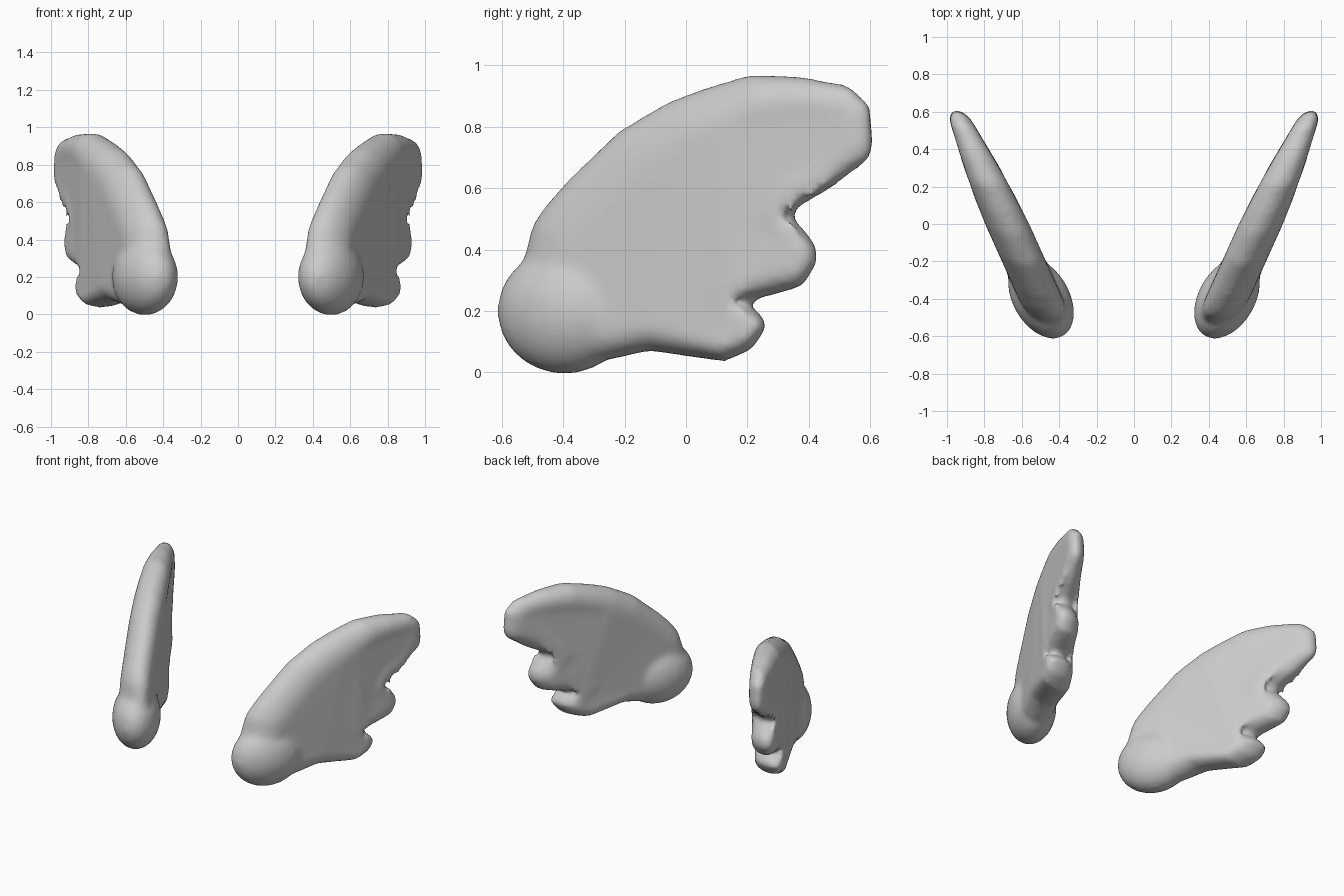
import bpy, bmesh, math
from mathutils import Vector, Matrix

if "Cube" in bpy.data.objects:
    bpy.data.objects.remove(bpy.data.objects["Cube"])

# Wing outline seen from the side: y, z, edge rounding width
OUTLINE = [
    (-.53, .36, .10), (-.50, .48, .12), (-.46, .54, .13), (-.39, .62, .14),
    (-.22, .785, .14), (-.06, .88, .14), (.06, .925, .13), (.21, .97, .11),
    (.36, .965, .09), (.53, .935, .07), (.60, .87, .06), (.612, .74, .06),
    (.595, .69, .06), (.46, .59, .08), (.37, .54, .09), (.34, .51, .09),
    (.39, .46, .07), (.425, .41, .06), (.43, .36, .06), (.38, .28, .06),
    (.28, .25, .07), (.18, .235, .09), (.245, .19, .06), (.265, .15, .05),
    (.215, .075, .05), (.125, .035, .05), (-.12, .07, .08), (-.25, .04, .10),
    (-.42, .03, .10), (-.55, .15, .10)]


def centre(y):
    return .678 + .45 * y


def half_thickness(y):
    return .118 - .035 * max(0, y) - .13 * max(0, y) ** 2


def inward(i):
    a, p, b = (Vector(OUTLINE[j % len(OUTLINE)][:2]) for j in (i - 1, i, i + 1))
    d = (p - a).normalized() + (b - p).normalized()
    return Vector((d.y, -d.x)).normalized()


bm = bmesh.new()

# Feathered blade: rings stepping over the rounded edge from side to side
rings = []
steps = 5
for k in range(-steps, steps + 1):
    ang = math.pi / 2 * k / steps
    ring = []
    for i, (y, z, r) in enumerate(OUTLINE):
        q = Vector((y, z)) + inward(i) * r * (1 - math.cos(ang))
        x = centre(q.x) + half_thickness(q.x) * math.sin(ang)
        ring.append(bm.verts.new((x, q.x, q.y)))
    rings.append(ring)
n = len(OUTLINE)
for lo, hi in zip(rings, rings[1:]):
    for i in range(n):
        j = (i + 1) % n
        bm.faces.new((lo[i], lo[j], hi[j], hi[i]))
caps = [bm.faces.new(rings[0][::-1]), bm.faces.new(rings[-1])]
bmesh.ops.triangulate(bm, faces=caps)

# Bulbous root, slanted along the wing
shear = Matrix.Identity(4)
shear[0][1] = .3
root = Matrix.Translation((.497, -.395, .2)) @ shear @ Matrix.Diagonal((.165, .22, .205, 1))
bmesh.ops.create_uvsphere(bm, u_segments=24, v_segments=14, radius=1, matrix=root)
bmesh.ops.recalc_face_normals(bm, faces=bm.faces[:])

mesh = bpy.data.meshes.new("wings")
bm.to_mesh(mesh)
bm.free()
wings = bpy.data.objects.new("wings", mesh)
bpy.context.collection.objects.link(wings)

# Blend root into blade, soften, and mirror to the other side
remesh = wings.modifiers.new("blend", 'REMESH')
remesh.mode = 'VOXEL'
remesh.voxel_size = .018
remesh.use_smooth_shade = True
soften = wings.modifiers.new("soften", 'SMOOTH')
soften.factor = .5
soften.iterations = 8
mirror = wings.modifiers.new("mirror", 'MIRROR')
mirror.use_axis = (True, False, False)
mirror.use_mirror_merge = False
